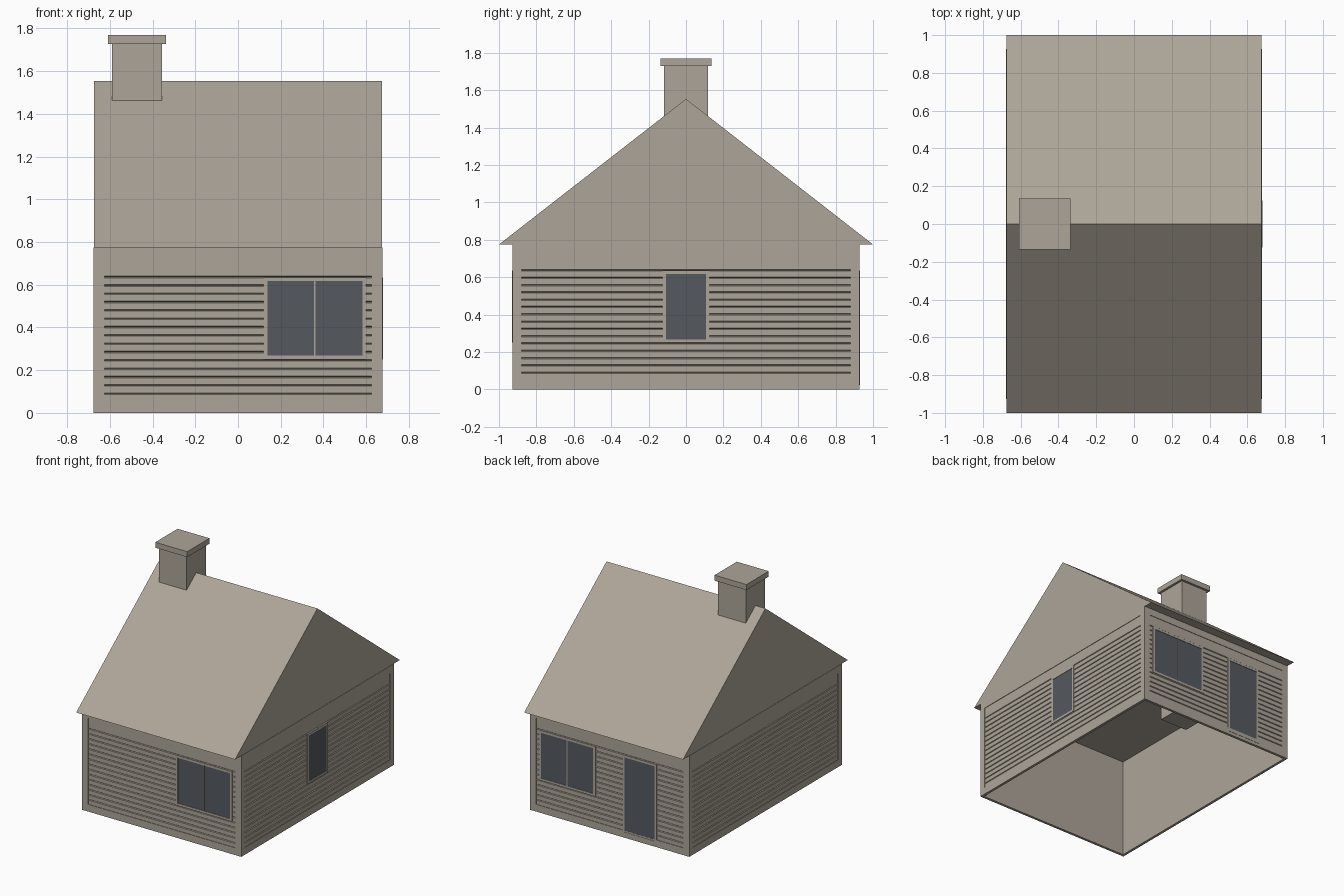
import bpy, bmesh, math
from mathutils import Matrix

if "Cube" in bpy.data.objects:
    bpy.data.objects.remove(bpy.data.objects["Cube"])


def material(name, color):
    m = bpy.data.materials.new(name)
    m.use_nodes = True
    m.diffuse_color = color
    m.node_tree.nodes["Principled BSDF"].inputs["Base Color"].default_value = color
    return m


TAUPE = material("warm_taupe", (0.42, 0.375, 0.315, 1))
GLASS = material("slate_glass", (0.09, 0.10, 0.115, 1))


def finish(name, bm, mat, matrix=Matrix()):
    bmesh.ops.recalc_face_normals(bm, faces=bm.faces)
    mesh = bpy.data.meshes.new(name)
    bm.to_mesh(mesh)
    bm.free()
    mesh.materials.append(mat)
    obj = bpy.data.objects.new(name, mesh)
    obj.matrix_world = matrix
    bpy.context.collection.objects.link(obj)
    return obj


def add_box(bm, x, y, z):
    """Add a box from three (min, max) ranges."""
    size = Matrix.Diagonal((x[1] - x[0], y[1] - y[0], z[1] - z[0], 1))
    centre = Matrix.Translation((sum(x) / 2, sum(y) / 2, sum(z) / 2))
    bmesh.ops.create_cube(bm, size=1, matrix=centre @ size)


def add_border(bm, x, y, z, side, bottom, top):
    """Add four bars around the inside of a rectangle."""
    add_box(bm, (x[0], x[0] + side), y, z)
    add_box(bm, (x[1] - side, x[1]), y, z)
    inner = (x[0] + side, x[1] - side)
    add_box(bm, inner, y, (z[0], z[0] + bottom))
    add_box(bm, inner, y, (z[1] - top, z[1]))


def extrude_profile(bm, points, half):
    """Extrude a closed (y, z) profile along x."""
    face = bm.faces.new([bm.verts.new((-half, y, z)) for y, z in points])
    new = bmesh.ops.extrude_face_region(bm, geom=[face])["geom"]
    verts = [v for v in new if isinstance(v, bmesh.types.BMVert)]
    bmesh.ops.translate(bm, verts=verts, vec=(2 * half, 0, 0))


HX, HY, WALL_TOP = 0.677, 0.927, 0.775
PITCH, COURSES, SILL, HEAD = 0.039, 15, 0.055, 0.72


def build_wall(side, angle, half, distance, post):
    """Build one wall; local -y points outwards, and the wall face is y = 0."""
    mat = Matrix.Rotation(angle, 4, 'Z') @ Matrix.Translation((0, -distance, 0))
    # backing sheet with corner posts and rails
    bm = bmesh.new()
    add_box(bm, (-half, half), (0.012, 0.02), (0, WALL_TOP))
    add_border(bm, (-half, half), (0, 0.012), (0, WALL_TOP), post, SILL, WALL_TOP - HEAD)
    finish(side + "_wall", bm, TAUPE, mat)
    # grooved siding boards
    points = [(0.013, SILL)]
    for i in range(COURSES):
        z = SILL + i * PITCH
        points += [(0.004, z), (0.004, z + 0.031), (0.01, z + 0.035)]
    points += [(0.004, SILL + COURSES * PITCH), (0.004, HEAD), (0.013, HEAD)]
    bm = bmesh.new()
    extrude_profile(bm, points, half - post)
    finish(side + "_siding", bm, TAUPE, mat)
    return mat


def build_opening(name, mat, x, z, mullion=False):
    """Build a framed pane on a wall."""
    trim = 0.018
    bm = bmesh.new()
    add_border(bm, x, (-0.002, 0.012), z, trim, trim, trim)
    if mullion:
        mid = sum(x) / 2
        add_box(bm, (mid - 0.003, mid + 0.003), (-0.002, 0.012), (z[0] + trim, z[1] - trim))
    finish(name + "_frame", bm, TAUPE, mat)
    bm = bmesh.new()
    add_box(bm, (x[0] + trim, x[1] - trim), (0.001, 0.009), (z[0] + trim, z[1] - trim))
    finish(name + "_glass", bm, GLASS, mat)


# Four walls
front = build_wall("front", 0, HX, HY, 0.052)
left = build_wall("left", math.pi / 2, HY, HX, 0.047)
back = build_wall("back", math.pi, HX, HY, 0.052)
right = build_wall("right", -math.pi / 2, HY, HX, 0.047)

# Windows and door
WINDOW_Z = (0.25, 0.635)
build_opening("front_window", front, (0.12, 0.6), WINDOW_Z, True)
build_opening("back_window", back, (-0.6, -0.12), WINDOW_Z, True)
build_opening("left_window", left, (-0.125, 0.125), WINDOW_Z)
build_opening("back_door", back, (0.11, 0.4), (0.025, 0.635))

# Solid gable roof
bm = bmesh.new()
extrude_profile(bm, [(-1, WALL_TOP), (1, WALL_TOP), (0, 1.553)], 0.675)
finish("roof", bm, TAUPE)

# Chimney shaft and cap
bm = bmesh.new()
add_box(bm, (-0.59, -0.355), (-0.117, 0.117), (0.67, 1.73))
finish("chimney", bm, TAUPE)
bm = bmesh.new()
add_box(bm, (-0.608, -0.337), (-0.135, 0.135), (1.728, 1.77))
finish("chimney_cap", bm, TAUPE)
